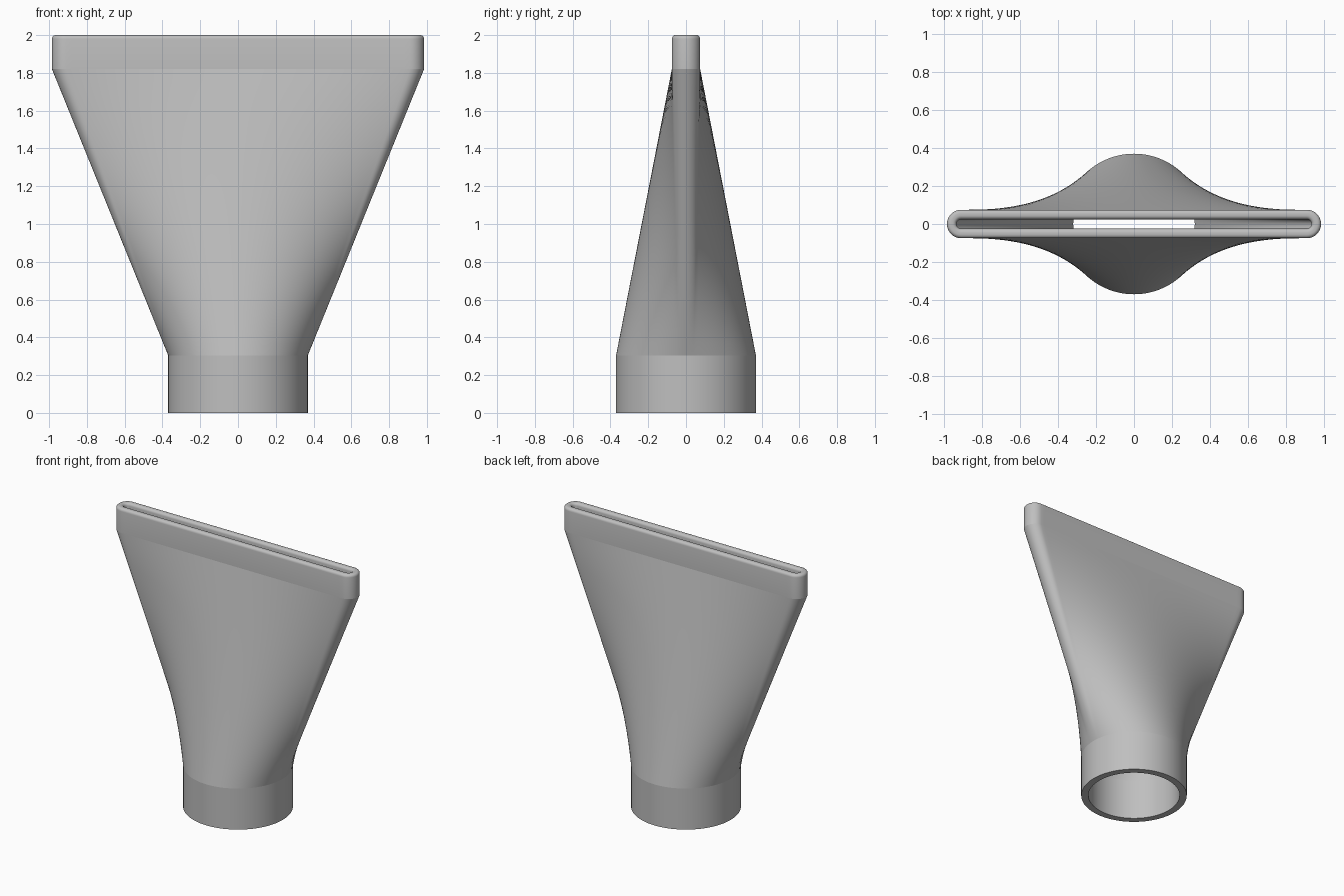
import bpy, bmesh
from math import sin, cos, pi, atan2, copysign

cube = bpy.data.objects.get("Cube")
if cube:
    bpy.data.objects.remove(cube)

# Main dimensions
PIPE_R, SLOT_R, SLOT_HALF = 0.37, 0.075, 0.91
WALL, FILLET = 0.05, 0.02
COLLAR_Z, LIP_Z, TOP_Z = 0.305, 1.82, 2.0
CAP = 0.08          # share of each quarter turn that feeds the slot's round end
LOFT_ROWS, CAP_STEPS, SIDE_STEPS, FILLET_STEPS = 24, 8, 32, 5


def section_point(angle, blend, inset):
    """Point on a section that blends from a circle (0) to a long slot (1)."""
    c, s = cos(angle), sin(angle)
    share = atan2(abs(s), abs(c)) / (pi / 2)
    r = SLOT_R - inset
    if share < CAP:
        turn = share / CAP * pi / 2
        slot_x, slot_y = SLOT_HALF + r * cos(turn), r * sin(turn)
    else:
        slot_x, slot_y = SLOT_HALF * (1 - share) / (1 - CAP), r
    pipe = PIPE_R - inset
    x = (1 - blend) * pipe * c + blend * copysign(slot_x, c)
    y = (1 - blend) * pipe * s + blend * copysign(slot_y, s)
    return x, y


# Angles round the section, closer together at the slot's round ends
quarter = [CAP * i / CAP_STEPS for i in range(CAP_STEPS)]
quarter += [CAP + (1 - CAP) * i / SIDE_STEPS for i in range(SIDE_STEPS)]
half = quarter + [1] + [2 - q for q in reversed(quarter[1:])]
angles = [h * pi / 2 for h in half] + [pi + h * pi / 2 for h in half]

# Wall profile: up the outside, over the rounded lip, down the inside
outer = [(0, 0, 0)]
for i in range(LOFT_ROWS + 1):
    t = i / LOFT_ROWS
    outer.append((COLLAR_Z + t * (LIP_Z - COLLAR_Z), t, 0))
for i in range(FILLET_STEPS + 1):
    a = i / FILLET_STEPS * pi / 2
    outer.append((TOP_Z - FILLET * (1 - sin(a)), 1, FILLET * (1 - cos(a))))
inner = [(z, t, WALL - inset) for z, t, inset in reversed(outer)]
rows = outer + inner

# Sharp rings: both ends of the collar and the bottom of the lip
sharp = {0, 1, 1 + LOFT_ROWS}
sharp |= {len(rows) - 1 - i for i in sharp}

bm = bmesh.new()
rings = []
for z, blend, inset in rows:
    rings.append([bm.verts.new((*section_point(a, blend, inset), z)) for a in angles])
n = len(angles)
for k, low in enumerate(rings):
    high = rings[(k + 1) % len(rings)]
    for i in range(n):
        j = (i + 1) % n
        bm.faces.new((low[i], low[j], high[j], high[i])).smooth = True
for k in sharp:
    for i in range(n):
        bm.edges.get((rings[k][i], rings[k][(i + 1) % n])).smooth = False
bmesh.ops.recalc_face_normals(bm, faces=bm.faces)

mesh = bpy.data.meshes.new("flat_nozzle")
bm.to_mesh(mesh)
bm.free()
nozzle = bpy.data.objects.new("flat_nozzle", mesh)
bpy.context.collection.objects.link(nozzle)

# Plain grey plastic
grey = bpy.data.materials.new("grey_plastic")
grey.use_nodes = True
colour = (0.52, 0.52, 0.52, 1)
grey.diffuse_color = colour
grey.node_tree.nodes["Principled BSDF"].inputs["Base Color"].default_value = colour
mesh.materials.append(grey)
